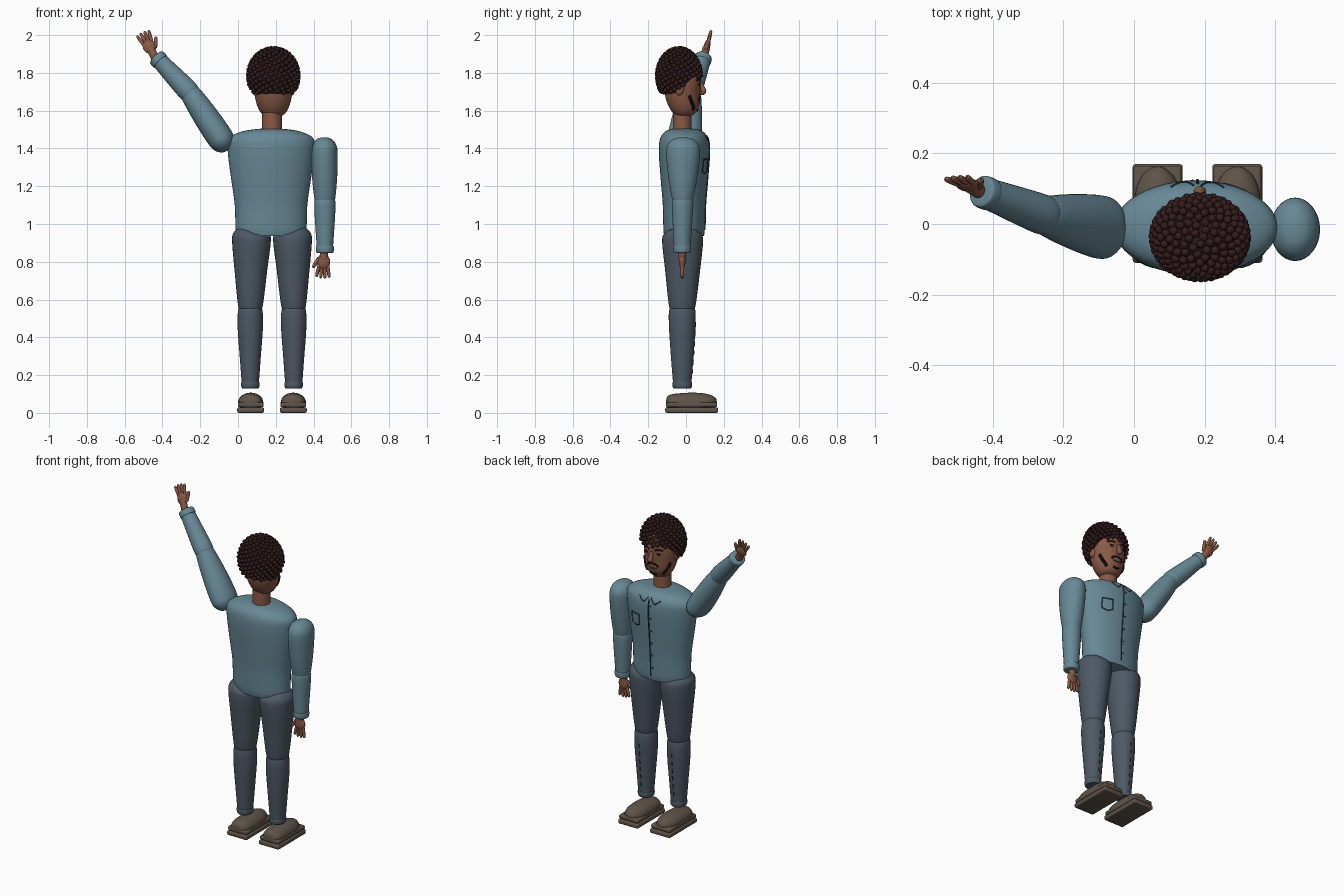
import bpy, bmesh, math
from mathutils import Vector, Matrix
from mathutils.bvhtree import BVHTree

cube = bpy.data.objects.get("Cube")
if cube:
    bpy.data.objects.remove(cube, do_unlink=True)


def material(name, *rgb):
    m = bpy.data.materials.new(name)
    m.use_nodes = True
    m.diffuse_color = (*rgb, 1)
    m.node_tree.nodes["Principled BSDF"].inputs["Base Color"].default_value = (*rgb, 1)
    return m


SHIRT = material("teal shirt", .135, .245, .3)
TROUSERS = material("slate trousers", .075, .1, .13)
SKIN = material("brown skin", .25, .1, .06)
HAIR = material("dark brown hair", .034, .012, .012)
SHOE = material("taupe shoe", .115, .088, .066)
INK = material("black line", .008, .008, .008)
SEAM = material("dark teal seam", .02, .04, .05)


def finish(name, bm, mat):
    bmesh.ops.recalc_face_normals(bm, faces=bm.faces)
    me = bpy.data.meshes.new(name)
    bm.to_mesh(me)
    bm.free()
    me.materials.append(mat)
    ob = bpy.data.objects.new(name, me)
    bpy.context.collection.objects.link(ob)
    return ob


def spline(keys, steps=4):
    """Catmull-Rom interpolation through tuples."""
    k = [Vector(p) for p in keys]
    k = [k[0]] + k + [k[-1]]
    out = []
    for a, b, c, d in zip(k, k[1:], k[2:], k[3:]):
        for i in range(steps):
            t = i / steps
            out.append(.5 * (2 * b + (c - a) * t + (2 * a - 5 * b + 4 * c - d) * t ** 2
                             + (3 * b - a - 3 * c + d) * t ** 3))
    return out + [k[-1]]


def loft(name, keys, mat, ref=(0, 1, 0), n=32):
    """Elliptical tube; each key is x, y, z, radius across, radius along ref."""
    rows = spline(keys)
    centres = [Vector(r[:3]) for r in rows]
    bm = bmesh.new()
    rings = []
    for i, r in enumerate(rows):
        t = (centres[min(i + 1, len(rows) - 1)] - centres[max(i - 1, 0)]).normalized()
        u = t.cross(Vector(ref)).normalized()
        v = u.cross(t)
        ring = []
        for j in range(n):
            a = math.tau * j / n
            ring.append(bm.verts.new(centres[i] + u * max(r[3], .002) * math.cos(a)
                                     + v * max(r[4], .002) * math.sin(a)))
        rings.append(ring)
    for p, q in zip(rings, rings[1:]):
        for j in range(n):
            bm.faces.new((p[j], p[(j + 1) % n], q[(j + 1) % n], q[j]))
    bm.faces.new(rings[0])
    bm.faces.new(rings[-1])
    return finish(name, bm, mat)


def ellipsoid(name, centre, radii, mat, rot=Matrix()):
    bm = bmesh.new()
    m = Matrix.Translation(centre) @ rot @ Matrix.Diagonal((*radii, 1))
    bmesh.ops.create_uvsphere(bm, u_segments=24, v_segments=16, radius=1, matrix=m)
    return finish(name, bm, mat)


def block(name, centre, size, mat, bevel):
    bm = bmesh.new()
    m = Matrix.Translation(centre) @ Matrix.Diagonal((*size, 1))
    bmesh.ops.create_cube(bm, size=1, matrix=m)
    bmesh.ops.bevel(bm, geom=bm.edges[:], offset=bevel, segments=3, affect='EDGES', profile=.5)
    return finish(name, bm, mat)


def surface(ob):
    me = ob.data
    tree = BVHTree.FromPolygons([v.co for v in me.vertices], [p.vertices[:] for p in me.polygons])
    return lambda x, z: tree.ray_cast(Vector((x, 1, z)), Vector((0, -1, 0)))[0] or Vector((x, 0, z))


def line(name, surf, points, mat, radius=.004):
    """Thin cord laid on the +y side of a surface through (x, z) points."""
    path = [surf(*p) for p in spline(points, 6)]
    return loft(name, [(*p, radius, radius) for p in path], mat, ref=(.1, .9, .2), n=6)


CX = .18  # body centre line

# Torso and neck
torso = loft("shirt_body", [(.175, -.01, z, rx, ry) for z, rx, ry in (
    (.94, .16, .09), (.95, .186, .108), (1.1, .192, .113), (1.25, .213, .125), (1.38, .229, .134),
    (1.45, .226, .128), (1.485, .17, .105), (1.5, .1, .075), (1.507, .02, .02))], SHIRT, n=48)
loft("neck", [(CX, -.02, z, .052, .05) for z in (1.47, 1.56, 1.65)], SKIN)

# Head with face
HX = .187
head = loft("head", [(HX, y, z, rx, ry) for y, z, rx, ry in (
    (.005, 1.573, .015, .015), (.004, 1.58, .055, .05), (-.005, 1.62, .083, .078),
    (-.018, 1.69, .1, .094), (-.022, 1.77, .104, .1), (-.025, 1.85, .085, .085),
    (-.025, 1.89, .03, .03))], SKIN, n=40)
face = surface(head)
loft("nose", [(HX, .078, 1.75, .008, .008), (HX, .088, 1.72, .013, .013),
              (HX, .093, 1.7, .018, .014), (HX, .08, 1.688, .008, .008)], SKIN, n=16)
for side, s in (("left", 1), ("right", -1)):
    ellipsoid(side + "_ear", (HX + s * .1, -.035, 1.715), (.014, .024, .034), SKIN)
    ellipsoid(side + "_eye", face(HX + s * .04, 1.738), (.016, .005, .008), INK)
    line(side + "_brow", face, [(HX + s * .02, 1.762), (HX + s * .042, 1.768), (HX + s * .065, 1.76)],
         HAIR, .006)
    line(side + "_moustache", face, [(HX + s * .004, 1.672), (HX + s * .022, 1.67),
                                     (HX + s * .038, 1.655)], INK, .006)
    line(side + "_beard", face, [(HX + s * .09, 1.68), (HX + s * .078, 1.645),
                                 (HX + s * .055, 1.605)], INK, .009)
line("mouth", face, [(HX - .026, 1.645), (HX, 1.642), (HX + .026, 1.645)], SEAM, .004)
line("chin_beard", face, [(HX - .02, 1.607), (HX, 1.603), (HX + .02, 1.607)], INK, .007)

# Curly hair: a scalp cap covered with round curls
def hairline(y):
    return 1.695 + .085 * max(0, min(1, (y + .05) / .09))


CAP = Vector((HX, -.037, 1.785))
SIZE = Vector((.126, .11, .138))
bm = bmesh.new()
bmesh.ops.create_uvsphere(bm, u_segments=40, v_segments=28, radius=1,
                          matrix=Matrix.Translation(CAP) @ Matrix.Diagonal((*SIZE, 1)))
bmesh.ops.delete(bm, geom=[v for v in bm.verts if v.co.z < hairline(v.co.y) - .008], context='VERTS')
bmesh.ops.holes_fill(bm, edges=[e for e in bm.edges if e.is_boundary])
finish("hair_cap", bm, HAIR)
bm = bmesh.new()
COUNT = 330
for i in range(COUNT):
    h = 1 - 2 * (i + .5) / COUNT
    a, r = i * 2.39996, math.sqrt(1 - h * h)
    d = Vector((r * math.cos(a), r * math.sin(a), h))
    p = CAP + d * SIZE * 1.06
    if p.z > hairline(p.y):
        bmesh.ops.create_icosphere(bm, subdivisions=2, radius=.0125, matrix=Matrix.Translation(p))
finish("hair_curls", bm, HAIR)


def hand(name, wrist, along, across, thumb):
    """Palm, four spread fingers and a thumb."""
    a = Vector(along).normalized()
    c = Vector(across)
    c = (c - a * c.dot(a)).normalized()
    w = Vector(wrist)
    n = a.cross(c)
    rot = Matrix((c, n, a)).transposed().to_4x4()
    loft(name + "_wrist", [(*(w + a * t), .022, .02) for t in (-.03, 0, .03)], SKIN, ref=n, n=16)
    ellipsoid(name + "_palm", w + a * .04, (.035, .017, .04), SKIN, rot)

    def finger(label, start, end, r):
        pts = [(start.lerp(end, t), r * k) for t, k in ((0, 1), (.5, 1), (.88, .85), (1, .15))]
        loft(name + label, [(*p, q, q) for p, q in pts], SKIN, ref=n, n=12)
    for i in range(4):
        o = i - 1.5
        finger(f"_finger_{i + 1}", w + a * .06 + c * o * .015,
               w + a * (.132 - .006 * abs(o)) + c * o * .023, .009)
    finger("_thumb", w + a * .02 + c * thumb * .025, w + a * .075 + c * thumb * .055 + n * .004, .01)


def arm(name, shoulder, elbow, wrist):
    """Sleeve in two overlapping parts with a cuff."""
    s, e, w = map(Vector, (shoulder, elbow, wrist))
    u, f = (e - s).normalized(), (w - e).normalized()
    cap = [(s + u * d, rx, ry) for d, rx, ry in (
        (-.068, .015, .02), (-.06, .038, .05), (-.035, .06, .078), (.01, .07, .09))]
    cap += [(s.lerp(e, .5), .067, .078), (e - u * .02, .056, .058), (e + u * .015, .045, .046)]
    loft(name + "_upper_sleeve", [(*p, rx, ry) for p, rx, ry in cap], SHIRT)
    low = [(e - f * .03, .04, .042), (e, .055, .056), (e.lerp(w, .3), .054, .054), (w, .042, .043)]
    loft(name + "_lower_sleeve", [(*p, rx, ry) for p, rx, ry in low], SHIRT)
    loft(name + "_cuff", [(*(w + f * d), r, r) for d, r in (
        (-.025, .042), (-.02, .047), (.008, .046), (.014, .036))], SHIRT)


arm("lowered_arm", (.457, -.015, 1.39), (.46, -.018, 1.12), (.46, -.02, .86))
hand("lowered_hand", (.455, -.02, .84), (-.05, 0, -1), (1, 0, 0), -1)
arm("raised_arm", (-.09, -.01, 1.45), (-.255, .025, 1.695), (-.425, .09, 1.875))
hand("raised_hand", (-.452, .1, 1.905), (-.42, .25, .85), (.8, .1, .5), 1)

# Shirt front: placket, buttons, collar points and pocket stitching
front = surface(torso)
line("placket", front, [(CX, z) for z in (1.46, 1.35, 1.2, 1.1, .97)], SEAM, .0045)
for i in range(6):
    ellipsoid(f"button_{i + 1}", front(CX - .014, 1.42 - i * .08), (.006, .003, .006), SEAM)
for side, s in (("left", 1), ("right", -1)):
    line(side + "_collar", front, [(CX + s * .01, 1.47), (CX + s * .04, 1.44), (CX + s * .075, 1.465)],
         SEAM, .003)
px, pz, pw, ph = .285, 1.305, .032, .038
corners = [(px - pw, pz + ph), (px + pw, pz + ph), (px + pw, pz - ph * .7), (px, pz - ph),
           (px - pw, pz - ph * .7), (px - pw, pz + ph)]
for i, (p, q) in enumerate(zip(corners, corners[1:])):
    line(f"pocket_stitch_{i + 1}", front, [p, q], SEAM, .0035)

# Legs and shoes
for side, s in (("left", 1), ("right", -1)):
    def column(part, rows):
        return loft(side + part, [(CX + s * dx, y, z, rx, ry) for dx, y, z, rx, ry in rows], TROUSERS)
    column("_thigh", [(.105, -.018, .957, .06, .07), (.108, -.018, .945, .097, .1),
                      (.109, -.018, .9, .102, .108), (.112, -.018, .75, .086, .092),
                      (.114, -.02, .57, .066, .071), (.114, -.02, .53, .05, .055)])
    shin = column("_shin", [(.115, -.02, .57, .05, .055), (.115, -.02, .54, .065, .07),
                            (.115, -.02, .45, .067, .07), (.115, -.02, .3, .056, .06),
                            (.115, -.02, .15, .045, .048)])
    column("_trouser_hem", [(.115, -.02, z, r, r + .003) for z, r in (
        (.165, .045), (.16, .048), (.14, .048), (.13, .043))])
    shin_front = surface(shin)
    for i in range(6):
        z = .48 - i * .05
        line(f"{side}_shin_stitch_{i + 1}", shin_front, [(CX + s * .115, z), (CX + s * .115, z - .025)],
             SEAM, .003)
    x = CX + s * .113
    block(side + "_outsole", (x, .03, .0145), (.142, .28, .029), SHOE, .009)
    block(side + "_midsole", (x, .03, .043), (.136, .27, .026), SHOE, .009)
    loft(side + "_shoe_upper", [(x, y, .055, rx, rz) for y, rx, rz in (
        (-.105, .02, .015), (-.095, .048, .036), (-.06, .063, .046), (.02, .067, .052),
        (.09, .063, .049), (.135, .046, .038), (.158, .02, .022), (.163, .004, .004))],
        SHOE, ref=(0, 0, 1))

# Smooth shading with sharp edges kept
bpy.ops.object.select_all(action='DESELECT')
for ob in bpy.context.collection.objects:
    if ob.type == 'MESH':
        ob.select_set(True)
        bpy.context.view_layer.objects.active = ob
bpy.ops.object.shade_smooth_by_angle(angle=math.radians(40))
